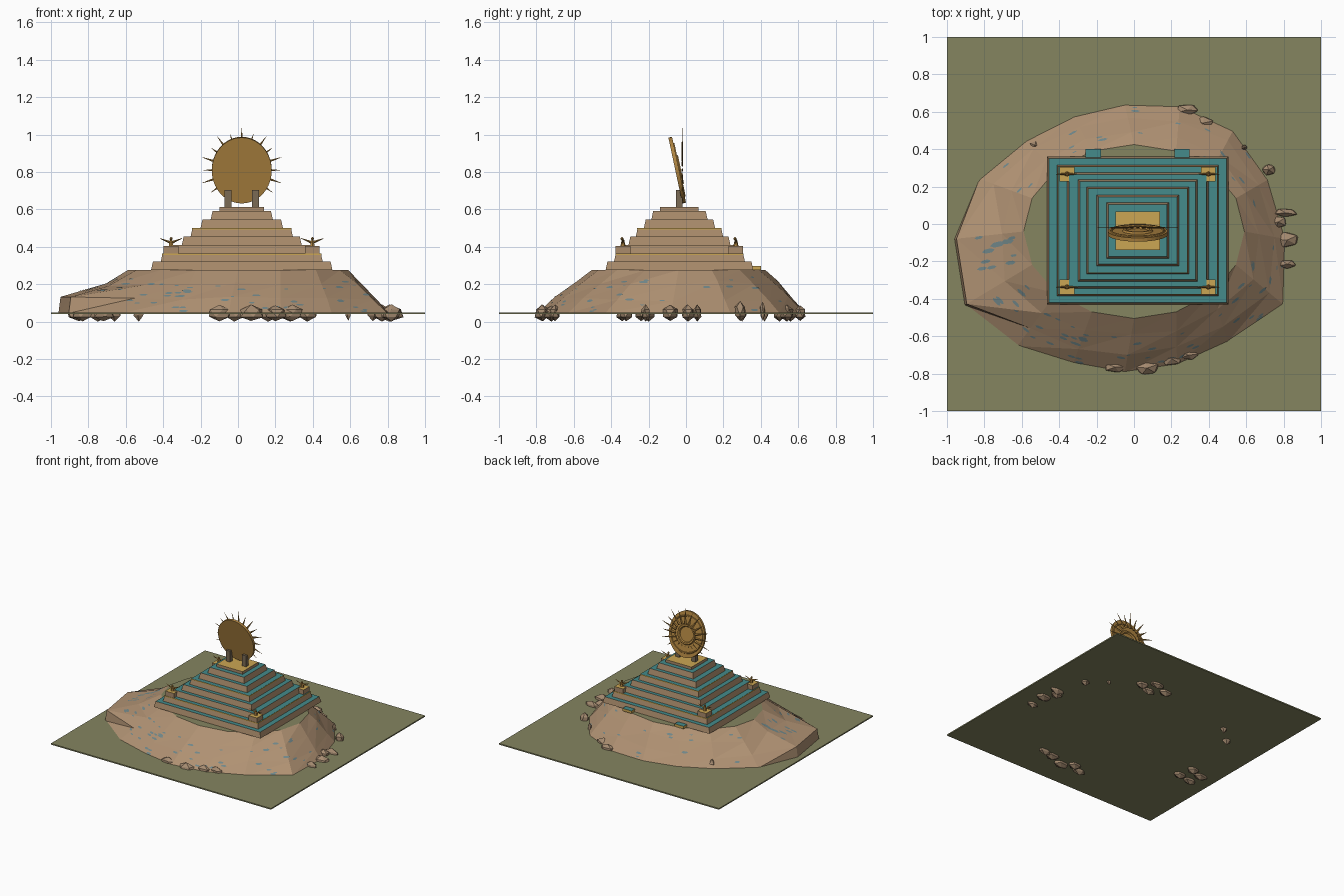
import bpy, bmesh, random
from math import sin, cos, pi, radians
from mathutils import Vector, Matrix
from mathutils.bvhtree import BVHTree

random.seed(4)
if "Cube" in bpy.data.objects:
    bpy.data.objects.remove(bpy.data.objects["Cube"])


def material(name, r, g, b):
    m = bpy.data.materials.new(name)
    m.use_nodes = True
    col = [(c / 255) ** 2.2 for c in (r, g, b)] + [1]
    m.diffuse_color = col
    m.node_tree.nodes["Principled BSDF"].inputs["Base Color"].default_value = col
    return m


GRASS = material("grass", 132, 132, 96)
EARTH = material("earth", 174, 144, 114)
ROCK = material("rock", 164, 138, 112)
STONE = material("step_stone", 168, 138, 106)
TEAL = material("teal_paving", 70, 138, 138)
GOLD = material("gold", 202, 165, 84)
BRONZE = material("bronze", 172, 130, 66)
POST = material("dark_stone", 122, 106, 86)
WATER = material("blue_patch", 112, 134, 136)


def finish(name, bm, *mats):
    me = bpy.data.meshes.new(name)
    bm.to_mesh(me)
    bm.free()
    for m in mats:
        me.materials.append(m)
    ob = bpy.data.objects.new(name, me)
    bpy.context.collection.objects.link(ob)
    return ob


def box(name, centre, size, side, top=None, taper=0):
    """Box standing on its centre point; the top can be smaller and another colour."""
    bm = bmesh.new()
    bmesh.ops.create_cube(bm, size=1)
    for v in bm.verts:
        inset = taper if v.co.z > 0 else 0
        v.co = Vector((v.co.x * (size[0] - 2 * inset), v.co.y * (size[1] - 2 * inset),
                       (v.co.z + 0.5) * size[2])) + Vector(centre)
    bm.normal_update()
    for f in bm.faces:
        f.material_index = int(f.normal.z > 0.9 and top is not None)
    return finish(name, bm, side, *([top] if top else []))


def cone(bm, matrix, r1, r2, depth, sides):
    bmesh.ops.create_cone(bm, cap_ends=True, segments=sides, radius1=r1, radius2=r2,
                          depth=depth, matrix=matrix)


# Ground slab
box("ground", (0, 0, 0.04), (2, 2, 0.01), GRASS)

# Earth mound: lofted rings between an uneven foot and an oval grassy top
foot = [.86, .83, .82, .77, .72, .71, .745, .84, .91, .925, .81, .72, .715, .73, .78, .92]
n = len(foot)
Z0, Z1 = 0.045, 0.275
bm = bmesh.new()
rings = []
for t in (0, 0.3, 0.65, 1):
    ring = []
    for i, r in enumerate(foot):
        a = 2 * pi * i / n
        low = Vector((-0.05 + r * cos(a), -0.08 + r * sin(a), Z0))
        high = Vector((0.59 * cos(a), -0.04 + 0.465 * sin(a), Z1))
        k = t
        if t == 0.3 and i in (8, 9):      # steep bank on the left side
            k = 0.03
            low.z = 0.115
        elif 0 < t < 1:
            k += random.uniform(-0.06, 0.06)
        p = low.lerp(high, k)
        if 0 < t < 1:
            p.z += random.uniform(0, 0.015)
        ring.append(bm.verts.new(p))
    rings.append(ring)
for lo, hi in zip(rings, rings[1:]):
    for i in range(n):
        j = (i + 1) % n
        bm.faces.new((lo[i], lo[j], hi[j]))
        bm.faces.new((lo[i], hi[j], hi[i]))
cap = bm.faces.new(rings[-1])
cap.material_index = 1
bm.normal_update()
tree = BVHTree.FromBMesh(bm)
finish("mound", bm, EARTH, GRASS)

# Thin blue patches scattered over the slopes, denser on the left and front
bm = bmesh.new()
for i in range(85):
    a = random.uniform(0, 2 * pi) if i < 45 else random.uniform(0.95, 1.65) * pi
    d = random.uniform(0.68, 0.9)
    hit, normal, _, _ = tree.ray_cast(Vector((0.95 * d * cos(a), -0.08 + 0.78 * d * sin(a), 1)),
                                      Vector((0, 0, -1)))
    if hit is None or normal.z > 0.98:
        continue
    contour = normal.cross(Vector((0, 0, 1))).normalized()
    along = contour if abs(sin(a)) > 0.4 or cos(a) > 0 else contour.cross(normal)
    across = normal.cross(along)
    size = random.uniform(0.012, 0.028) * (1.6 if cos(a) < -0.85 else 1)
    ring = [bm.verts.new(hit + normal * 0.002 + along * size * cos(k * pi / 3)
                         + across * size * 0.35 * sin(k * pi / 3)) for k in range(6)]
    bm.faces.new(ring)
finish("blue_patches", bm, WATER)

# Stepped pyramid, with gold lips on two of the steps
CX, CY = 0.02, -0.035
halves = [(.485, .395), (.433, .35), (.377, .31), (.32, .272), (.273, .233), (.22, .19), (.166, .15)]
H = 0.0453
for i, (hx, hy) in enumerate(halves):
    z = Z1 + i * H
    box(f"step_{i + 1}", (CX, CY, z), (2 * hx, 2 * hy, H), STONE, TEAL, taper=0.01)
    if i in (1, 4):
        box(f"gold_lip_{i + 1}", (CX, CY, z + H - 0.009),
            (2 * hx - 0.014, 2 * hy - 0.014, 0.008), GOLD)
top = Z1 + len(halves) * H
box("summit_slab", (CX, CY, top), (0.236, 0.206, 0.022), STONE, GOLD)
top += 0.022

# Two small blocks against the back of the lowest step
for side, name in ((-1, "right"), (1, "left")):
    box(f"back_block_{name}", (CX + side * 0.237, 0.378, Z1), (0.082, 0.044, 0.022), GOLD, TEAL)

# Corner pedestals, each with a winged figure
for sx in (-1, 1):
    for sy in (-1, 1):
        name = ("front" if sy < 0 else "back") + ("_left" if sx > 0 else "_right")
        x, y, z = CX + sx * 0.378, CY + sy * 0.302, Z1 + 2 * H
        box(f"pedestal_{name}", (x, y, z), (0.078, 0.078, 0.038), STONE, GOLD)
        bm = bmesh.new()
        base = Vector((x, y, z + 0.038))
        cone(bm, Matrix.Translation(base + Vector((0, 0, 0.018))), 0.014, 0.006, 0.036, 6)
        bmesh.ops.create_icosphere(bm, subdivisions=1, radius=0.009,
                                   matrix=Matrix.Translation(base + Vector((0, -0.005, 0.04))))
        for w in (-1, 1):
            root, tip = base + Vector((0, 0, 0.018)), base + Vector((w * 0.06, 0, 0.042))
            turn = (tip - root).to_track_quat("Z", "Y").to_matrix().to_4x4()
            cone(bm, Matrix.Translation((root + tip) / 2) @ turn, 0.008, 0.001,
                 (tip - root).length, 4)
        finish(f"winged_figure_{name}", bm, BRONZE)

# Posts that hold the disc
for side, name in ((-1, "right"), (1, "left")):
    box(f"disc_post_{name}", (CX + side * 0.073, -0.037, top), (0.036, 0.034, 0.09), POST)

# Leaning sun disc with a raised rim and hub on its back
place = Matrix.Translation((CX, -0.047, 0.81)) @ Matrix.Rotation(radians(102), 4, "X")
bm = bmesh.new()
cone(bm, place @ Matrix.Diagonal((0.89, 1, 1, 1)), 0.18, 0.18, 0.02, 40)
finish("sun_disc", bm, BRONZE)
for name, r, w in (("disc_hub_ring", 0.07, 0.012), ("disc_outer_ring", 0.142, 0.006)):
    bpy.ops.mesh.primitive_torus_add(major_segments=32, minor_segments=6,
                                     major_radius=r, minor_radius=w)
    ob = bpy.context.object
    ob.name = name
    ob.matrix_world = place @ Matrix.Translation((0, 0, -0.01))
    ob.data.materials.append(BRONZE)

# Upright ring of thin rays
bm = bmesh.new()
for i in range(20):
    a = 2 * pi * i / 20
    out = Vector((sin(a), 0, cos(a)))
    reach = 0.225 if i % 2 == 0 else 0.205
    if cos(a) < -0.7:
        reach = 0.17
    turn = out.to_track_quat("Z", "Y").to_matrix().to_4x4()
    mid = Vector((CX, -0.02, 0.81)) + out * (0.09 + reach) / 2
    cone(bm, Matrix.Translation(mid) @ turn, 0.012, 0.0005, reach - 0.09, 4)
for v in bm.verts:
    v.co.y = -0.02 + (v.co.y + 0.02) * 0.4
finish("sun_rays", bm, BRONZE)

# Rocks: (x, y, half length, half width, half height) around the mound foot
clusters = {
    "front": [(-.1, -.765, .07, .032), (.07, -.77, .07, .042), (.2, -.72, .07, .04), (.29, -.7, .06, .03),
              (-.02, -.72, .06, .04)],
    "left": [(.81, .06, .07, .026), (.77, .01, .052, .036), (.82, -.085, .07, .046), (.82, -.215, .05, .026)],
    "back": [(.285, .61, .068, .034), (.16, .56, .06, .04), (.37, .54, .06, .04), (.28, .5, .06, .035)],
    "right": [(-.85, -.24, .07, .04), (-.75, -.2, .06, .04), (-.72, -.32, .06, .04), (-.83, -.34, .06, .035)],
}


def rock(name, x, y, rx, ry, rz, z):
    bm = bmesh.new()
    bmesh.ops.create_icosphere(bm, subdivisions=1, radius=1)
    spin = Matrix.Rotation(random.uniform(0, pi), 3, "Z")
    for v in bm.verts:
        p = spin @ v.co * random.uniform(0.88, 1.05)
        v.co = (x + p.x * rx, y + p.y * ry, max(0, z + p.z * rz))
    finish(name, bm, ROCK)


for side, rocks in clusters.items():
    for k, (x, y, rx, ry) in enumerate(rocks):
        rock(f"rock_{side}_{k + 1}", x, y, rx, ry, 0.046, 0.045)
for k, (x, y, r) in enumerate([(-.66, .3, .038), (-.53, .42, .032), (.72, .29, .04), (.59, .41, .018)]):
    rock(f"standing_stone_{k + 1}", x, y, r, r * 0.85, 0.055, 0.055)
